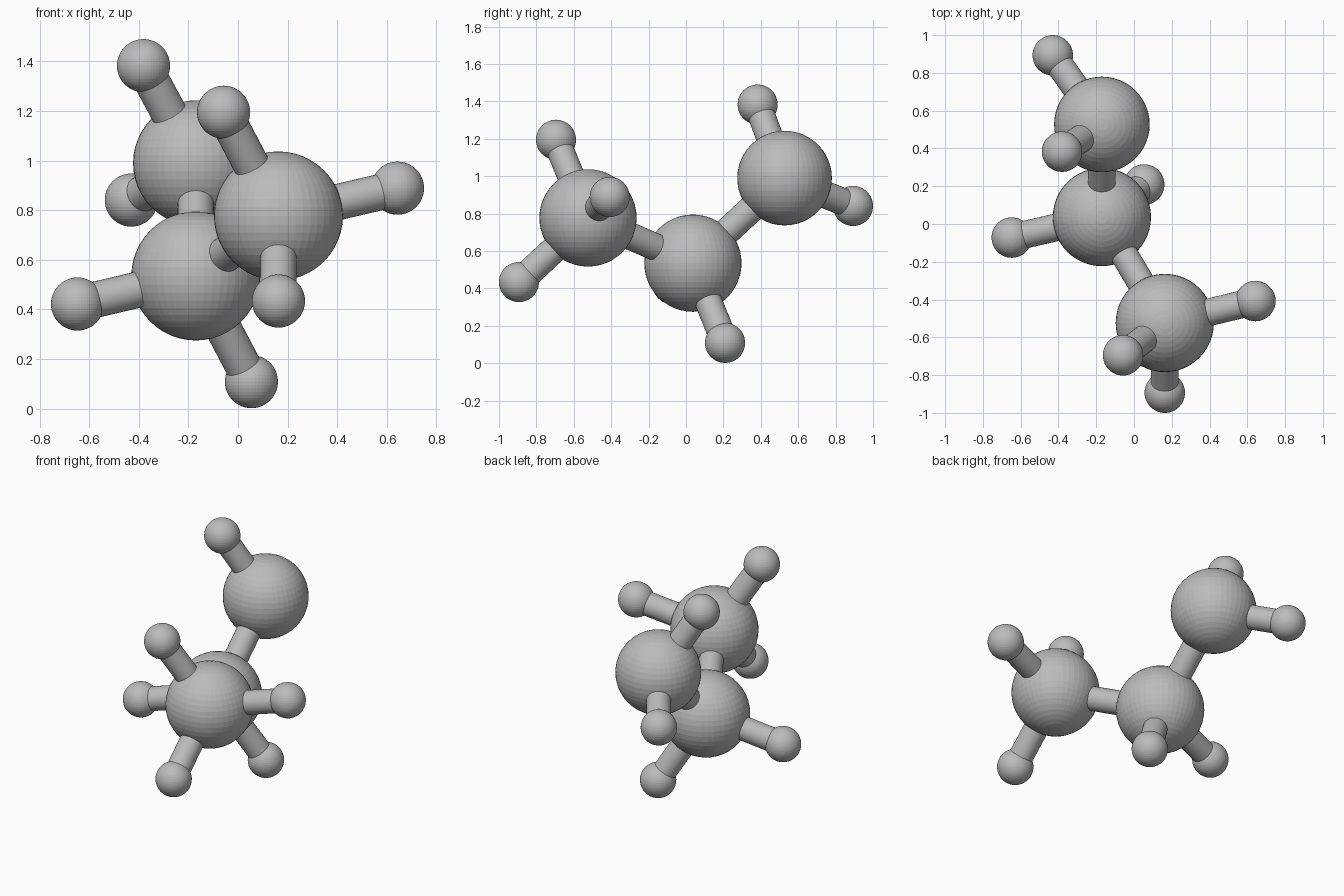
import bpy
from mathutils import Vector

cube = bpy.data.objects.get("Cube")
if cube:
    bpy.data.objects.remove(cube, do_unlink=True)

grey = bpy.data.materials.new("plain grey")
grey.use_nodes = True
colour = (0.5, 0.5, 0.5, 1)
grey.diffuse_color = colour
grey.node_tree.nodes["Principled BSDF"].inputs["Base Color"].default_value = colour

STICK = 0.073
SMALL = 0.107


def finish(name, smooth=False):
    ob = bpy.context.object
    ob.name = name
    ob.data.materials.append(grey)
    if smooth:
        bpy.ops.object.shade_smooth_by_angle()
    return ob


def ball(name, centre, radius):
    bpy.ops.mesh.primitive_uv_sphere_add(segments=48, ring_count=24,
                                         radius=radius, location=centre)
    finish(name)


def stick(name, start, end):
    a, b = Vector(start), Vector(end)
    bpy.ops.mesh.primitive_cylinder_add(vertices=32, radius=STICK,
                                        depth=(b - a).length,
                                        location=(a + b) / 2)
    ob = finish(name, smooth=True)
    ob.rotation_euler = (b - a).to_track_quat("Z", "Y").to_euler()


# Large balls: centre, radius and the small balls attached to each
front = (0.163, -0.524, 0.777)
middle = (-0.17, 0.037, 0.535)
back = (-0.17, 0.527, 0.99)
clusters = {
    "front": (front, 0.26, [(-0.058, -0.695, 1.195),
                            (0.643, -0.408, 0.889),
                            (0.163, -0.893, 0.434)]),
    "middle": (middle, 0.26, [(-0.647, -0.072, 0.422),
                              (0.054, 0.209, 0.109)]),
    "back": (back, 0.253, [(-0.381, 0.383, 1.383),
                           (-0.43, 0.893, 0.841)]),
}

for label, (centre, radius, tips) in clusters.items():
    ball(label + "_large_ball", centre, radius)
    for i, tip in enumerate(tips, 1):
        ball(f"{label}_small_ball_{i}", tip, SMALL)
        stick(f"{label}_stick_{i}", centre, tip)

# Sticks joining the large balls
stick("front_link", front, middle)
stick("back_link", middle, back)
